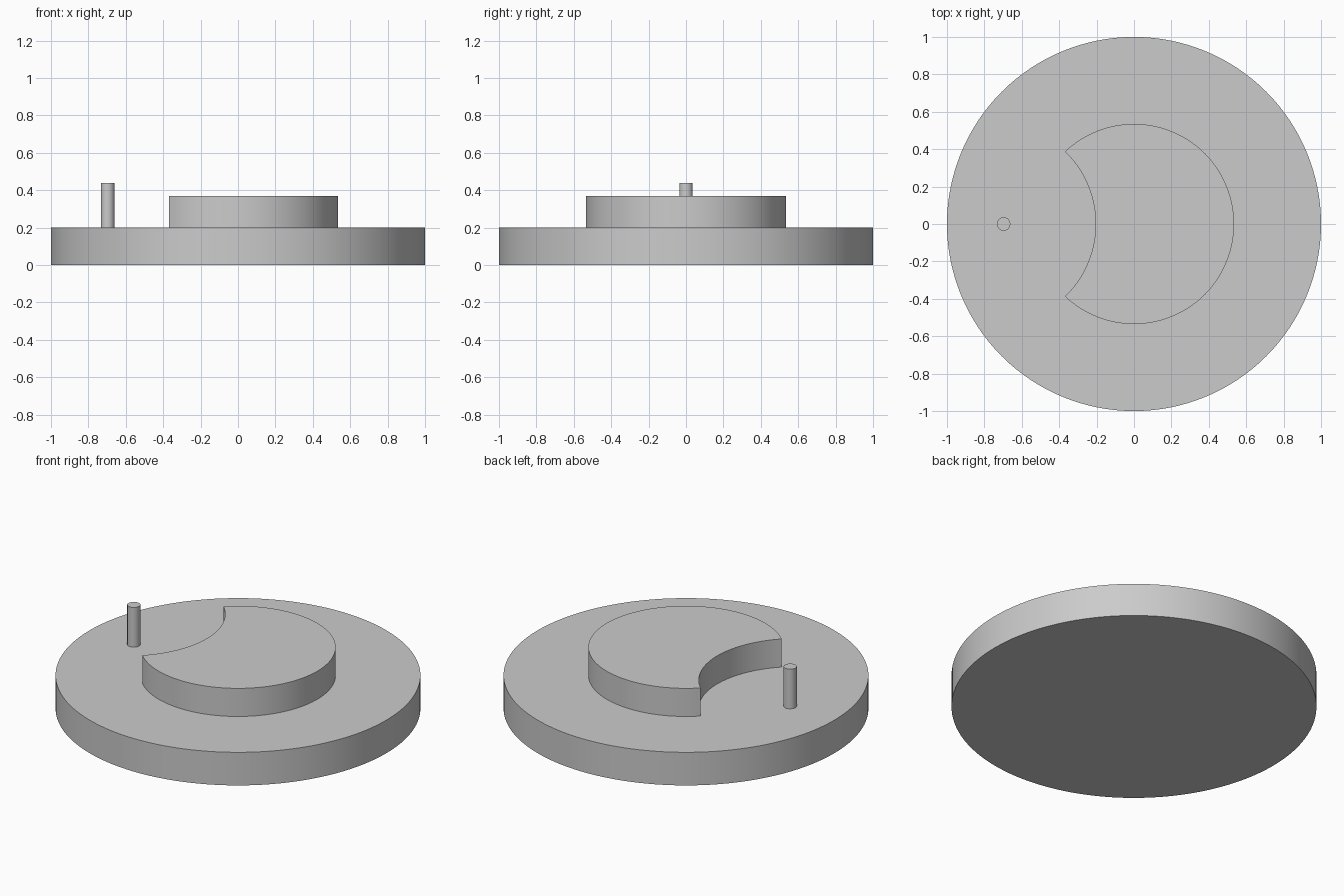
import bpy
import bmesh
import math

cube = bpy.data.objects.get("Cube")
if cube:
    bpy.data.objects.remove(cube, do_unlink=True)

grey = bpy.data.materials.new("plain grey")
grey.use_nodes = True
grey.diffuse_color = (0.6, 0.6, 0.6, 1)
grey.node_tree.nodes["Principled BSDF"].inputs["Base Color"].default_value = (0.6, 0.6, 0.6, 1)


def arc(cx, radius, start, end, steps):
    """Points along an arc centred on the x axis, end point left out."""
    angles = [start + (end - start) * i / steps for i in range(steps)]
    return [(cx + radius * math.cos(a), radius * math.sin(a)) for a in angles]


def extruded(name, outline, bottom, top):
    """Solid with the given outline between two heights."""
    bm = bmesh.new()
    base = bm.faces.new([bm.verts.new((x, y, bottom)) for x, y in outline])
    result = bmesh.ops.extrude_face_region(bm, geom=[base], use_keep_orig=True)
    raised = [v for v in result["geom"] if isinstance(v, bmesh.types.BMVert)]
    bmesh.ops.translate(bm, verts=raised, vec=(0, 0, top - bottom))
    bmesh.ops.recalc_face_normals(bm, faces=bm.faces)
    mesh = bpy.data.meshes.new(name)
    bm.to_mesh(mesh)
    bm.free()
    mesh.materials.append(grey)
    obj = bpy.data.objects.new(name, mesh)
    bpy.context.collection.objects.link(obj)
    bpy.ops.object.select_all(action="DESELECT")
    obj.select_set(True)
    bpy.context.view_layer.objects.active = obj
    bpy.ops.object.shade_smooth_by_angle(angle=math.radians(30))
    return obj


FULL = 2 * math.pi
BASE_TOP = 0.2

# Round base
extruded("base_disc", arc(0, 1, 0, FULL, 128), 0, BASE_TOP)

# Raised disc with a round bite taken out of its right side
R, BITE_R, BITE_X = 0.535, 0.54, -0.745
tip_x = (R**2 - BITE_R**2 + BITE_X**2) / (2 * BITE_X)
tip_y = math.sqrt(R**2 - tip_x**2)
outer = math.atan2(tip_y, tip_x)
inner = math.atan2(tip_y, tip_x - BITE_X)
crescent = arc(0, R, -outer, outer, 96) + arc(BITE_X, BITE_R, inner, -inner, 40)
extruded("crescent_disc", crescent, BASE_TOP, 0.37)

# Drive pin
extruded("pin", arc(-0.697, 0.036, 0, FULL, 32), BASE_TOP, 0.44)
